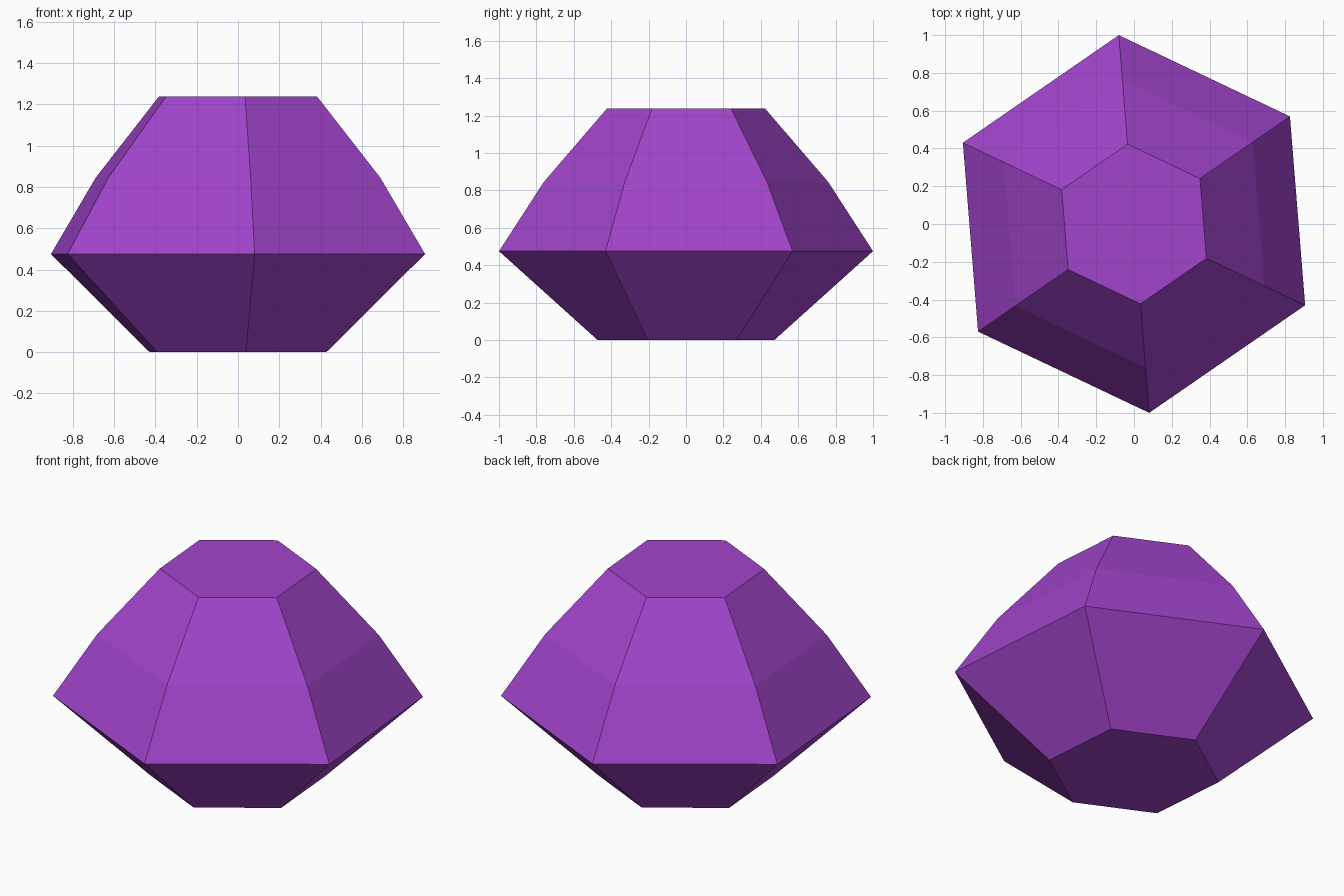
import bpy
import bmesh
from math import cos, sin, radians, tau

cube = bpy.data.objects.get("Cube")
if cube:
    bpy.data.objects.remove(cube, do_unlink=True)

SIDES = 6
TURN = radians(34.6)
# Radius and height of each ring, from the base up to the flat top
PROFILE = [(0.474, 0.0), (1.003, 0.475), (0.763, 0.845), (0.424, 1.238)]

# Purple gem material
purple = bpy.data.materials.new("purple")
purple.use_nodes = True
colour = (0.36, 0.058, 0.6, 1.0)
purple.diffuse_color = colour
purple.node_tree.nodes["Principled BSDF"].inputs["Base Color"].default_value = colour

# Faceted gem: stacked hexagon rings, capped at both ends
bm = bmesh.new()
rings = []
for radius, z in PROFILE:
    angles = [TURN + tau * i / SIDES for i in range(SIDES)]
    rings.append([bm.verts.new((radius * cos(a), radius * sin(a), z)) for a in angles])

for low, high in zip(rings, rings[1:]):
    for i in range(SIDES):
        j = (i + 1) % SIDES
        bm.faces.new((low[i], low[j], high[j], high[i]))
bm.faces.new(rings[0][::-1])
bm.faces.new(rings[-1])

mesh = bpy.data.meshes.new("gem")
bm.to_mesh(mesh)
bm.free()
mesh.materials.append(purple)
gem = bpy.data.objects.new("gem", mesh)
bpy.context.collection.objects.link(gem)
